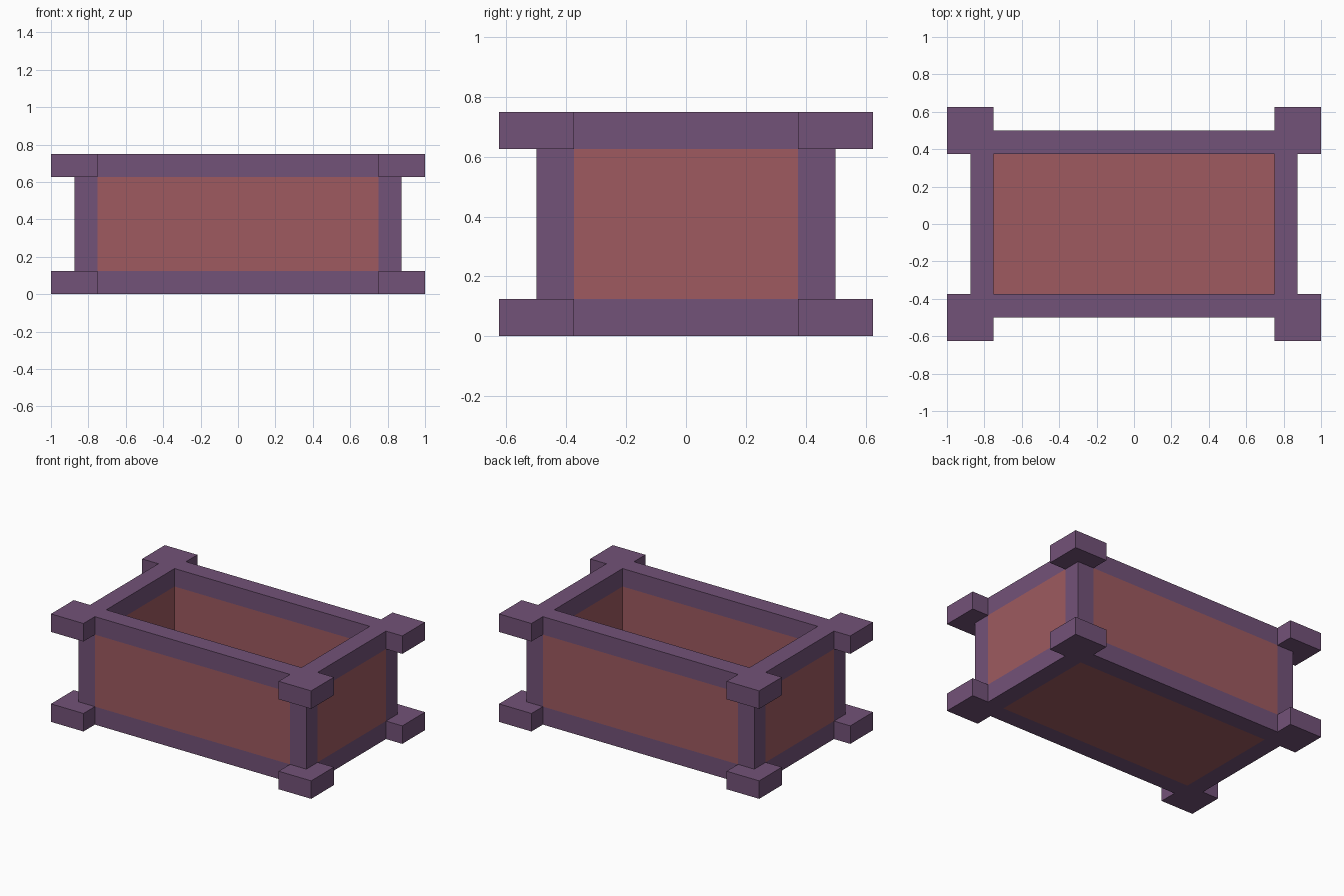
import bpy
import bmesh
from mathutils import Vector

if "Cube" in bpy.data.objects:
    bpy.data.objects.remove(bpy.data.objects["Cube"], do_unlink=True)


def make_material(name, rgb):
    mat = bpy.data.materials.new(name)
    mat.use_nodes = True
    colour = (*rgb, 1.0)
    mat.diffuse_color = colour
    mat.node_tree.nodes["Principled BSDF"].inputs["Base Color"].default_value = colour
    return mat


purple = make_material("purple frame", (0.171, 0.085, 0.188))
red = make_material("dusty red panel", (0.342, 0.102, 0.117))

# Main dimensions: inner opening, beam thickness, corner reach, height
IX, IY, T, C, H = 0.75, 0.375, 0.125, 0.25, 0.75


def box(name, lo, hi, mat):
    """Flat-shaded box between two opposite corners."""
    lo, hi = [Vector(p) for p in zip(*[sorted(pair) for pair in zip(lo, hi)])]
    bm = bmesh.new()
    bmesh.ops.create_cube(bm, size=1)
    bmesh.ops.scale(bm, vec=hi - lo, verts=bm.verts)
    mesh = bpy.data.meshes.new(name)
    bm.to_mesh(mesh)
    bm.free()
    mesh.materials.append(mat)
    obj = bpy.data.objects.new(name, mesh)
    obj.location = (lo + hi) / 2
    bpy.context.collection.objects.link(obj)
    return obj


SIDES_X = (("left", 1), ("right", -1))
SIDES_Y = (("front", -1), ("back", 1))
LEVELS = (("lower", 0, T), ("upper", H - T, H))

# Floor, flush with the underside
box("floor_panel", (-IX, -IY, 0), (IX, IY, T), red)

# Wall panels
for side, s in SIDES_Y:
    box(f"{side}_panel", (-IX, s * IY, T), (IX, s * (IY + T), H - T), red)
for side, s in SIDES_X:
    box(f"{side}_panel", (s * IX, -IY, T), (s * (IX + T), IY, H - T), red)

# Rails and projecting corner blocks at both levels
for level, z0, z1 in LEVELS:
    for side, s in SIDES_Y:
        box(f"{level}_{side}_rail", (-IX, s * IY, z0), (IX, s * (IY + T), z1), purple)
    for side, s in SIDES_X:
        box(f"{level}_{side}_rail", (s * IX, -IY, z0), (s * (IX + T), IY, z1), purple)
        for end, e in SIDES_Y:
            box(f"{level}_{end}_{side}_corner_block", (s * IX, e * IY, z0),
                (s * (IX + C), e * (IY + C), z1), purple)

# Upright corner posts
for side, s in SIDES_X:
    for end, e in SIDES_Y:
        box(f"{end}_{side}_post", (s * IX, e * IY, T),
            (s * (IX + T), e * (IY + T), H - T), purple)
